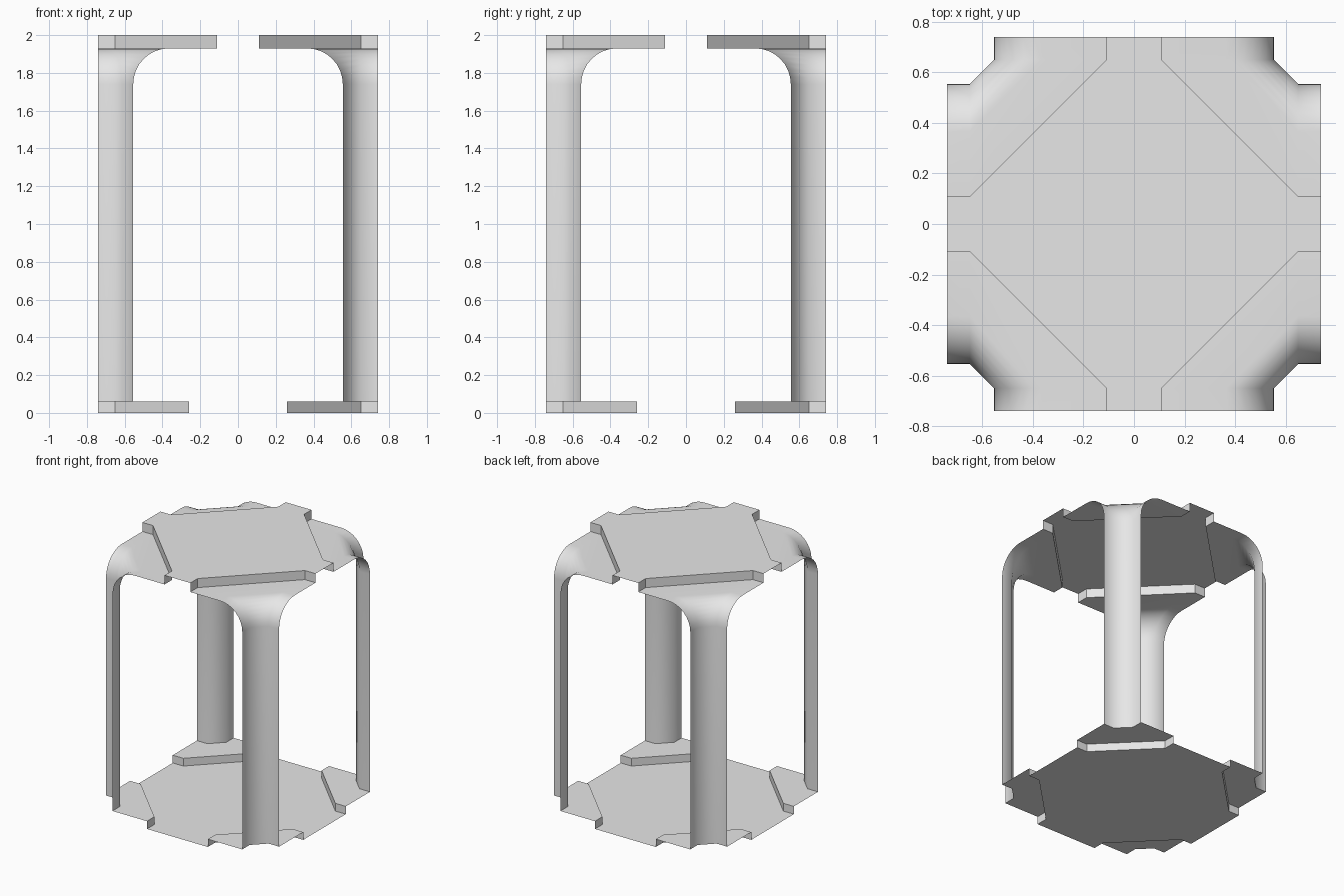
import bpy, bmesh, math
from mathutils import Matrix, Vector

cube = bpy.data.objects.get("Cube")
if cube:
    bpy.data.objects.remove(cube, do_unlink=True)

HALF, CHAMFER, TOP = 0.74, 0.65, 2.0
BASE_A, POST_A, CAP_A = 0.26, 0.555, 0.11     # how far each corner outline reaches
BASE_Z, CAP_Z, FLARE = 0.06, 1.93, 0.19

grey = bpy.data.materials.new("light_grey")
grey.use_nodes = True
grey.diffuse_color = (0.8, 0.8, 0.8, 1)
grey.node_tree.nodes["Principled BSDF"].inputs["Base Color"].default_value = grey.diffuse_color


def corner(a, z):
    """Chamfered outline cutting off one corner."""
    return [Vector(p) for p in ((a, HALF, z), (a, CHAMFER, z), (CHAMFER, a, z), (HALF, a, z))]


def finish(name, bm, smooth=None):
    mesh = bpy.data.meshes.new(name)
    bm.to_mesh(mesh)
    bm.free()
    mesh.materials.append(grey)
    obj = bpy.data.objects.new(name, mesh)
    bpy.context.collection.objects.link(obj)
    if smooth:
        bpy.ops.object.select_all(action='DESELECT')
        obj.select_set(True)
        bpy.context.view_layer.objects.active = obj
        bpy.ops.object.shade_smooth_by_angle(angle=math.radians(smooth))
    return obj


def slab(name, a, z, facing_up):
    """Thin sheet with its four corners cut away."""
    bm = bmesh.new()
    points = []
    for k in range(4):
        turn = Matrix.Rotation(k * math.pi / 2, 3, 'Z')
        points += [turn @ p for p in reversed(corner(a, z))]
    if not facing_up:
        points.reverse()
    bm.faces.new([bm.verts.new(p) for p in points])
    finish(name, bm)


def corner_sheet(name, rings, smooth=None):
    """Sheet through a stack of corner outlines, repeated at all four corners."""
    bm = bmesh.new()
    rows = [[bm.verts.new(p) for p in corner(a, z)] for a, z in rings]
    for low, high in zip(rows, rows[1:]):
        for i in range(3):
            bm.faces.new((low[i], low[i + 1], high[i + 1], high[i]))
    obj = finish(name, bm, smooth)
    mirror = obj.modifiers.new("four_corners", 'MIRROR')
    mirror.use_axis = (True, True, False)
    mirror.use_mirror_merge = False


# Floor and ceiling sheets
slab("floor", BASE_A, 0, True)
slab("ceiling", CAP_A, TOP, False)

# Raised corner steps and the ceiling drops above them
corner_sheet("base_steps", [(BASE_A, 0), (BASE_A, BASE_Z), (POST_A, BASE_Z)])
corner_sheet("ceiling_drops", [(CAP_A, CAP_Z), (CAP_A, TOP)])

# Posts flaring into the soffits
STEPS = 8
rings = [(POST_A, BASE_Z)]
for i in range(STEPS + 1):
    t = i / STEPS * math.pi / 2
    rings.append((POST_A - FLARE * (1 - math.cos(t)), CAP_Z - FLARE * (1 - math.sin(t))))
rings.append((CAP_A, CAP_Z))
corner_sheet("corner_posts", rings, 60)
